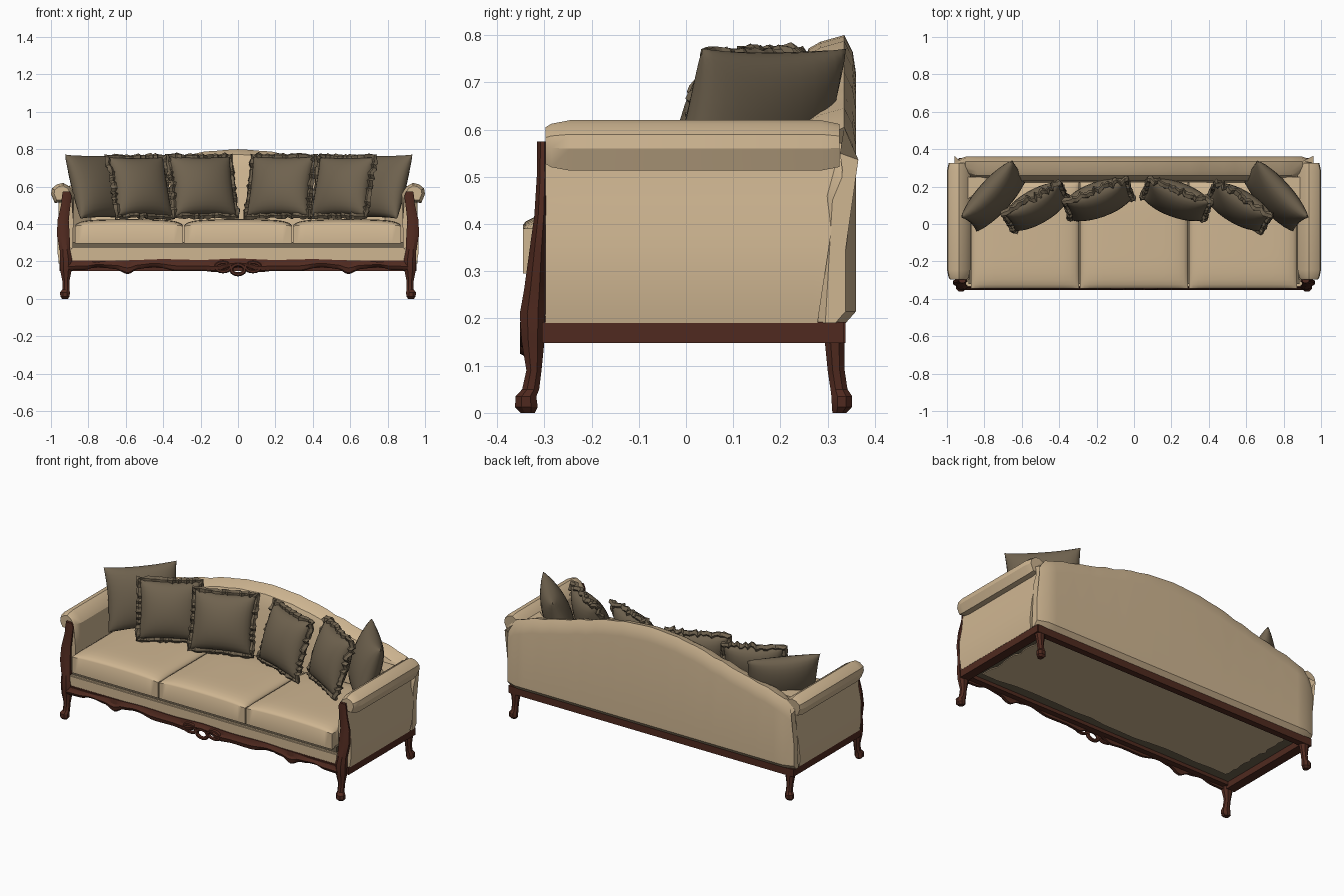
import bpy, bmesh, math, random
from mathutils import Matrix, Vector

if "Cube" in bpy.data.objects:
    bpy.data.objects.remove(bpy.data.objects["Cube"])

random.seed(4)


def material(name, rgb):
    m = bpy.data.materials.new(name)
    m.diffuse_color = (*rgb, 1)
    m.use_nodes = True
    m.node_tree.nodes["Principled BSDF"].inputs["Base Color"].default_value = m.diffuse_color
    return m


BEIGE = material("beige upholstery", (0.62, 0.465, 0.285))
TAUPE = material("dark taupe fabric", (0.158, 0.122, 0.077))
WOOD = material("mahogany wood", (0.08, 0.023, 0.014))


def finish(bm, name, mat, angle=30):
    bmesh.ops.recalc_face_normals(bm, faces=bm.faces)
    me = bpy.data.meshes.new(name)
    bm.to_mesh(me)
    bm.free()
    me.materials.append(mat)
    ob = bpy.data.objects.new(name, me)
    bpy.context.collection.objects.link(ob)
    bpy.ops.object.select_all(action='DESELECT')
    ob.select_set(True)
    bpy.context.view_layer.objects.active = ob
    if angle:
        bpy.ops.object.shade_smooth_by_angle(angle=math.radians(angle))
    return ob


def loft(name, rings, mat, angle=30, closed=False):
    """Skin a list of equal-length rings of points."""
    bm = bmesh.new()
    vs = [[bm.verts.new(p) for p in r] for r in rings]
    n = len(rings[0])
    pairs = list(zip(vs, vs[1:])) + ([(vs[-1], vs[0])] if closed else [])
    for a, b in pairs:
        for i in range(n):
            j = (i + 1) % n
            bm.faces.new((a[i], a[j], b[j], b[i]))
    if not closed:
        bm.faces.new(vs[0])
        bm.faces.new(vs[-1])
    return finish(bm, name, mat, angle)


def box(name, lo, hi, mat, bevel=0.0):
    bm = bmesh.new()
    bmesh.ops.create_cube(bm, size=1)
    for v in bm.verts:
        v.co = [lo[k] + (v.co[k] + 0.5) * (hi[k] - lo[k]) for k in range(3)]
    if bevel:
        bmesh.ops.bevel(bm, geom=bm.edges[:], offset=bevel, segments=2, affect='EDGES')
    return finish(bm, name, mat)


def post(name, side, sections):
    """Carved upright: sections of (z, x, y, width, depth) with eight sides."""
    k = 0.5 / math.cos(math.pi / 8)
    ang = [math.pi / 8 + i * math.pi / 4 for i in range(8)]
    loft(name, [[(side * (x + w * k * math.cos(a)), y + d * k * math.sin(a), z) for a in ang]
                for z, x, y, w, d in sections], WOOD)


def interp(pts, x):
    for (a, p), (b, q) in zip(pts, pts[1:]):
        if x <= b:
            t = (x - a) / (b - a)
            t = t * t * (3 - 2 * t)
            return p + (q - p) * t
    return pts[-1][1]


# Wooden legs and front arm posts
FRONT = [(0, .925, -.335, .03, .03), (.012, .925, -.338, .05, .048), (.035, .925, -.339, .052, .044),
         (.05, .92, -.329, .038, .036), (.09, .92, -.322, .036, .032), (.15, .92, -.324, .06, .048),
         (.21, .92, -.325, .066, .054), (.26, .925, -.32, .056, .046), (.34, .934, -.314, .068, .036),
         (.42, .935, -.307, .06, .028), (.50, .921, -.304, .05, .024), (.55, .915, -.304, .052, .022),
         (.575, .918, -.304, .036, .022)]
BACK = [(0, .925, .325, .03, .03), (.012, .925, .33, .05, .042), (.035, .925, .33, .05, .044),
        (.05, .92, .324, .036, .036), (.09, .92, .318, .036, .036), (.15, .92, .315, .056, .042),
        (.19, .92, .315, .056, .042)]
for s, tag in ((-1, "left"), (1, "right")):
    post(f"front_leg_and_post_{tag}", s, FRONT)
    post(f"back_leg_{tag}", s, BACK)
    box(f"side_rail_{tag}", (min(s * .90, s * .955), -.305, .148), (max(s * .90, s * .955), .335, .192), WOOD)
box("back_rail", (-.95, .30, .148), (.95, .338, .192), WOOD)
box("front_rail", (-.92, -.33, .165), (.92, -.29, .205), WOOD)

# Carved front apron with a scalloped lower edge
LOW = [(0, .172), (.05, .165), (.11, .142), (.2, .15), (.32, .148), (.45, .172), (.53, .16),
       (.59, .132), (.66, .16), (.75, .172), (.82, .155), (.91, .152)]
TOP = [(0, .215), (.2, .208), (.4, .212), (.6, .206), (.75, .198), (.91, .2)]
rings = []
for i in range(-60, 61):
    x = i / 60 * .91
    b, t = interp(LOW, abs(x)), interp(TOP, abs(x))
    m = b + (t - b) * .45
    rings.append([(x, -.322, t), (x, -.338, t), (x, -.342, m + .012), (x, -.352, m),
                  (x, -.347, b + .008), (x, -.338, b), (x, -.322, b)])
loft("carved_apron", rings, WOOD)


def ring(name, cx, cz, rx, rz, r):
    rr = []
    for i in range(20):
        a = i * math.tau / 20
        rr.append([(cx + (rx + r * math.cos(b)) * math.cos(a), -.342 + r * math.sin(b),
                    cz + (rz + r * math.cos(b)) * math.sin(a))
                   for b in (k * math.tau / 6 for k in range(6))])
    loft(name, rr, WOOD, closed=True)


# Pierced scroll ornament in the middle
ring("apron_medallion", 0, .157, .036, .026, .011)
for s in (-1, 1):
    ring("apron_scroll", s * .08, .17, .04, .024, .010)

# Upholstered arms with rolled tops
ARM = [(.92, .19), (.956, .19), (.966, .25), (.966, .36), (.95, .45), (.943, .515), (.98, .513),
       (1.0, .56), (.995, .59), (.968, .612), (.935, .62), (.90, .60), (.875, .56), (.88, .42), (.885, .19)]


def arm_ring(s, y, k, tuck=0.0):
    out = []
    for x, z in ARM:
        if z > .5:
            x, z = .94 + (x - .94) * k, .565 + (z - .565) * k
        out.append((s * x, y - tuck * max(0, (.5 - z) / .3), z))
    return out


for s, tag in ((-1, "left"), (1, "right")):
    loft(f"arm_{tag}", [arm_ring(s, -.298, .72), arm_ring(s, -.285, .86), arm_ring(s, -.245, 1),
                        arm_ring(s, .285, 1, .02), arm_ring(s, .325, .85, .045)], BEIGE)

# Humped sofa back
CREST = [(0, .80), (.15, .79), (.3, .765), (.45, .725), (.6, .685), (.75, .65), (.88, .615), (.96, .55)]
rings = []
for x in [-.96] + [i * .06 for i in range(-15, 16)] + [.96]:
    a = abs(x)
    t = interp(CREST, a)
    yb = .36 if a < .91 else .338
    yf = .215 if a < .88 else .215 + (a - .88) * 1.0
    rings.append([(x, yf, .19), (x, yf + .015, t - .1), (x, yf + .045, t - .028), (x, yf + .07, t - .014),
                  (x, min(.335, yb - .012), t), (x, yb - .007, t - .035), (x, yb, t - .08),
                  (x, yb, .215), (x, yb - .022, .19)])
loft("sofa_back", rings, BEIGE)

# Padded inner corners where arms meet the back
for s, tag in ((-1, "left"), (1, "right")):
    loft(f"inner_corner_{tag}", [[(s * .89, .13, z), (s * .89, .25, z), (s * .77, .25, z), (s * .80, .20, z),
                                  (s * .85, .165, z)] for z in (.3, .58)], BEIGE, 60)

# Seat base, shadowed gap, underside
box("seat_base", (-.90, -.333, .2), (.90, .24, .272), BEIGE, .008)
box("seat_gap", (-.885, -.322, .265), (.885, .24, .305), TAUPE)
box("underside_border", (-.91, -.31, .186), (.91, .32, .2), TAUPE)
# wavy-edged lining
edge = []
for k in range(64):
    q, f = divmod(k / 64 * 4, 1)
    f = f * 2 - 1
    u, v = [(f, -1), (1, f), (-f, 1), (-1, -f)][int(q)]
    r = random.uniform(-.012, .012)
    edge.append((u * (.84 + r), .015 + v * (.255 + r)))
loft("underside_panel", [[(x, y, z) for x, y in edge] for z in (.181, .195)], BEIGE)


def cushion(name, x0, x1):
    """Seat cushion: flat sides and a gently crowned top."""
    n = 16
    bm = bmesh.new()
    y0, y1 = -.345, .225

    def row(v, z=None):
        pts = []
        for i in range(n + 1):
            u, w = math.sin((i / n - .5) * math.pi), math.sin((v / n - .5) * math.pi)
            h = .39 + .028 * ((1 - u ** 8) * (1 - w ** 6)) ** .6 + .008 * (1 - u * u)
            pts.append(bm.verts.new((x0 + (x1 - x0) * (u + 1) / 2, y0 + (y1 - y0) * (w + 1) / 2,
                                     h if z is None else z)))
        return pts
    for z in (None, .295):
        rows = [row(v, z) for v in range(n + 1)]
        for a, b in zip(rows, rows[1:]):
            for i in range(n):
                bm.faces.new((a[i], a[i + 1], b[i + 1], b[i]))
    bmesh.ops.bridge_loops(bm, edges=[e for e in bm.edges if e.is_boundary])
    finish(bm, name, BEIGE, 40)


cushion("seat_cushion_left", -.872, -.294)
cushion("seat_cushion_middle", -.288, .288)
cushion("seat_cushion_right", .294, .872)


def pillow(name, loc, yaw, w, h, d, ruffle):
    """Scatter pillow leaning backwards, optionally with a crinkled ruffle."""
    mat = (Matrix.Translation(loc) @ Matrix.Rotation(math.radians(yaw), 4, 'Z')
           @ Matrix.Rotation(math.radians(-18), 4, 'X'))

    def edge(u, v):
        return Vector((u * w * (1 - .06 * (1 - v * v)), 0, v * h * (1 - .06 * (1 - u * u))))
    n = 14
    bm = bmesh.new()
    for s in (-1, 1):
        g = []
        for i in range(n + 1):
            u = math.sin((i / n - .5) * math.pi)
            g.append([])
            for j in range(n + 1):
                v = math.sin((j / n - .5) * math.pi)
                p = edge(u, v)
                p.y = s * d * max(0, (1 - u * u) * (1 - v * v)) ** .45
                g[-1].append(bm.verts.new(mat @ p))
        for i in range(n):
            for j in range(n):
                bm.faces.new((g[i][j], g[i + 1][j], g[i + 1][j + 1], g[i][j + 1]))
    bmesh.ops.remove_doubles(bm, verts=bm.verts, dist=.0004)
    finish(bm, name, TAUPE, 50)
    if not ruffle:
        return
    rings, m = [], 88
    for k in range(m):
        q, f = divmod(k / m * 4, 1)
        f = f * 2 - 1
        u, v = [(f, -1), (1, f), (-f, 1), (-1, -f)][int(q)]
        c = edge(u, v)
        out = c.normalized() if abs(f) > .9 else Vector((u if abs(u) == 1 else 0, 0, v if abs(v) == 1 else 0))
        wave = random.uniform(-.014, .014)
        r = []
        for b in range(5):
            a = b * math.tau / 5
            rad = random.uniform(.012, .022)
            p = c + out * (.006 + rad * math.cos(a))
            p.y += wave + rad * math.sin(a)
            r.append(mat @ p)
        rings.append(r)
    loft(name + "_ruffle", rings, TAUPE, 0, closed=True)


# Six scatter pillows, arranged in a curve
for s, tag, o in ((-1, "left", .022), (1, "right", .016)):
    pillow(f"outer_pillow_{tag}", (s * .75 + .004, .15, .60), -s * 48, .205, .18, .08, False)
    pillow(f"middle_pillow_{tag}", (s * .545 + o, .092, .60), -s * 30, .168, .165, .082, True)
    pillow(f"inner_pillow_{tag}", (s * .212 + o, .13, .602), -s * 20, .174, .166, .085, True)
